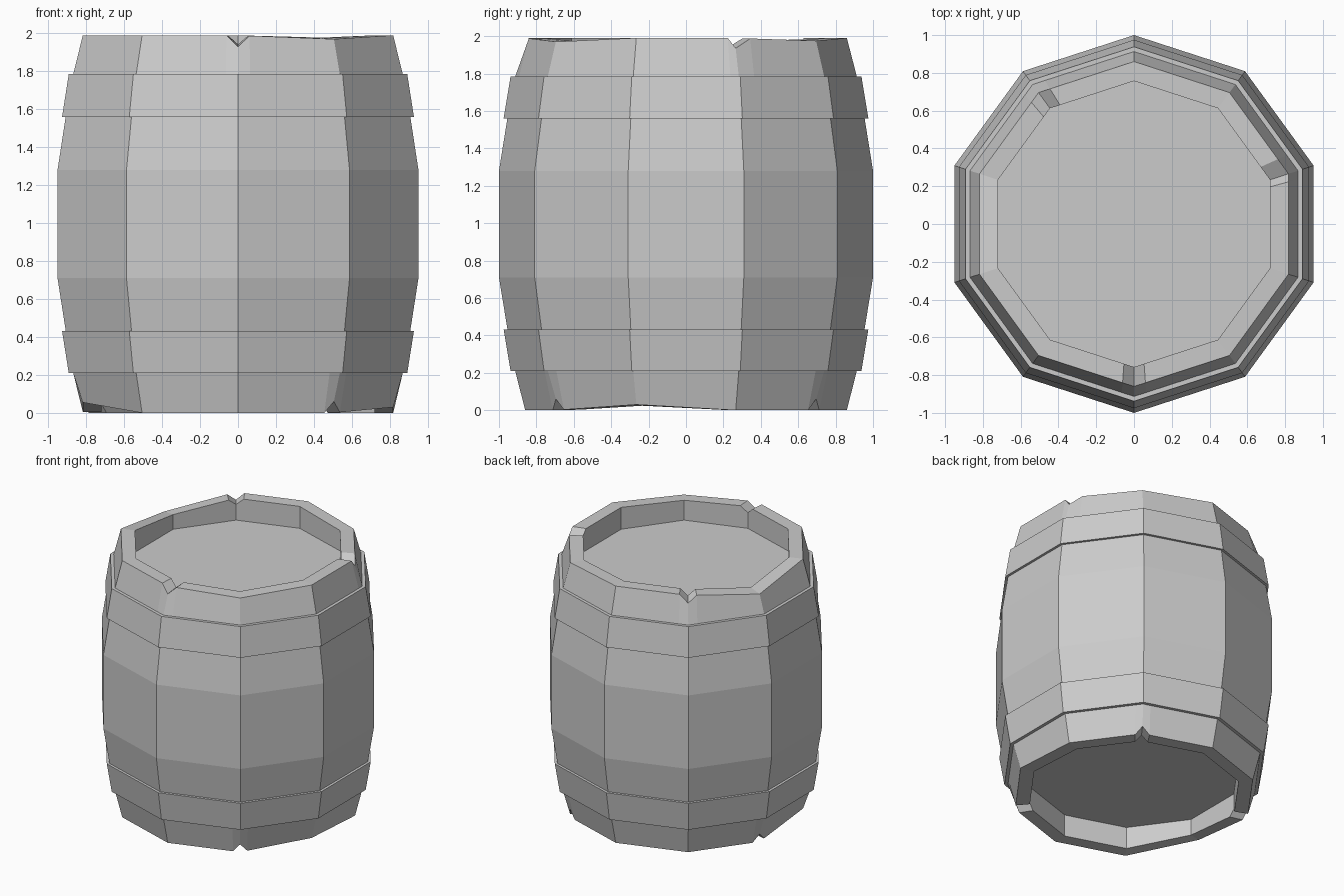
import bpy
from math import cos, sin, radians

if "Cube" in bpy.data.objects:
    bpy.data.objects.remove(bpy.data.objects["Cube"])

ANGLES = [18 + 36 * i for i in range(10)]


def make(name, rings, cap=False, flip=False, loop=False):
    """Skin a list of equal-length rings of points."""
    n = len(rings[0])
    verts = [p for r in rings for p in r]
    faces = []
    count = len(rings)
    for k in range(count if loop else count - 1):
        a, b = k * n, ((k + 1) % count) * n
        for i in range(n):
            j = (i + 1) % n
            faces.append((a + i, a + j, b + j, b + i))
    if cap:
        faces.append(tuple((count - 1) * n + i for i in range(n)))
    if flip:
        faces = [f[::-1] for f in faces]
    me = bpy.data.meshes.new(name)
    me.from_pydata(verts, [], faces)
    me.update()
    ob = bpy.data.objects.new(name, me)
    bpy.context.collection.objects.link(ob)
    return ob


def ring(r, z):
    return [(r * cos(radians(a)), r * sin(radians(a)), z) for a in ANGLES]


def chipped_ring(r, z, notches, dips, sign, amount=1.0):
    """Ten-sided ring; notched corners become V cuts, dipped corners sag."""
    base = [(x, y, z - sign * amount * dips.get(a, 0))
            for (x, y, _), a in zip(ring(r, z), ANGLES)]
    pts = []
    for i, a in enumerate(ANGLES):
        p = base[i]
        if a in notches:
            before, after, depth = notches[a]
            q, s = base[i - 1], base[(i + 1) % 10]
            pts.append(tuple(u + (v - u) * before for u, v in zip(p, q)))
            pts.append((p[0], p[1], p[2] - sign * amount * depth))
            pts.append(tuple(u + (v - u) * after for u, v in zip(p, s)))
        else:
            pts.append(p)
    return pts


def rim(name, z_hoop, z_end, z_floor, notches, dips, sign):
    def c(r, z, amount):
        return chipped_ring(r, z, notches, dips, sign, amount)
    make(name, [c(0.913, z_hoop, 0), c(0.86, z_end, 1),
                c(0.757, z_end, 0.8), c(0.757, z_floor, 0)],
         cap=True, flip=sign < 0)


# Bulging staves between the two rims
make("barrel_staves", [ring(r, z) for r, z in (
    (0.913, 0.21), (0.955, 0.435), (1.0, 0.71),
    (1.0, 1.28), (0.955, 1.56), (0.913, 1.785))])

# Chipped rims with recessed lid and base
rim("top_rim_and_lid", 1.785, 1.99, 1.82,
    {18: (0.08, 0.18, 0.055), 126: (0.12, 0.12, 0.06), 270: (0.12, 0.12, 0.06)},
    {162: 0.07, 306: 0.02, 54: 0.015}, 1)
rim("bottom_rim_and_base", 0.21, 0.0, 0.17,
    {54: (0.1, 0.1, 0.06), 162: (0.1, 0.1, 0.06), 306: (0.1, 0.1, 0.06)},
    {342: 0.03, 198: 0.055}, -1)

# Hoops
for name, z0, r0, z1, r1 in (("lower_hoop", 0.21, 0.938, 0.432, 0.975),
                             ("upper_hoop", 1.56, 0.975, 1.785, 0.938)):
    make(name, [ring(r0, z0), ring(r1, z1),
                ring(r1 - 0.04, z1), ring(r0 - 0.04, z0)], loop=True)
